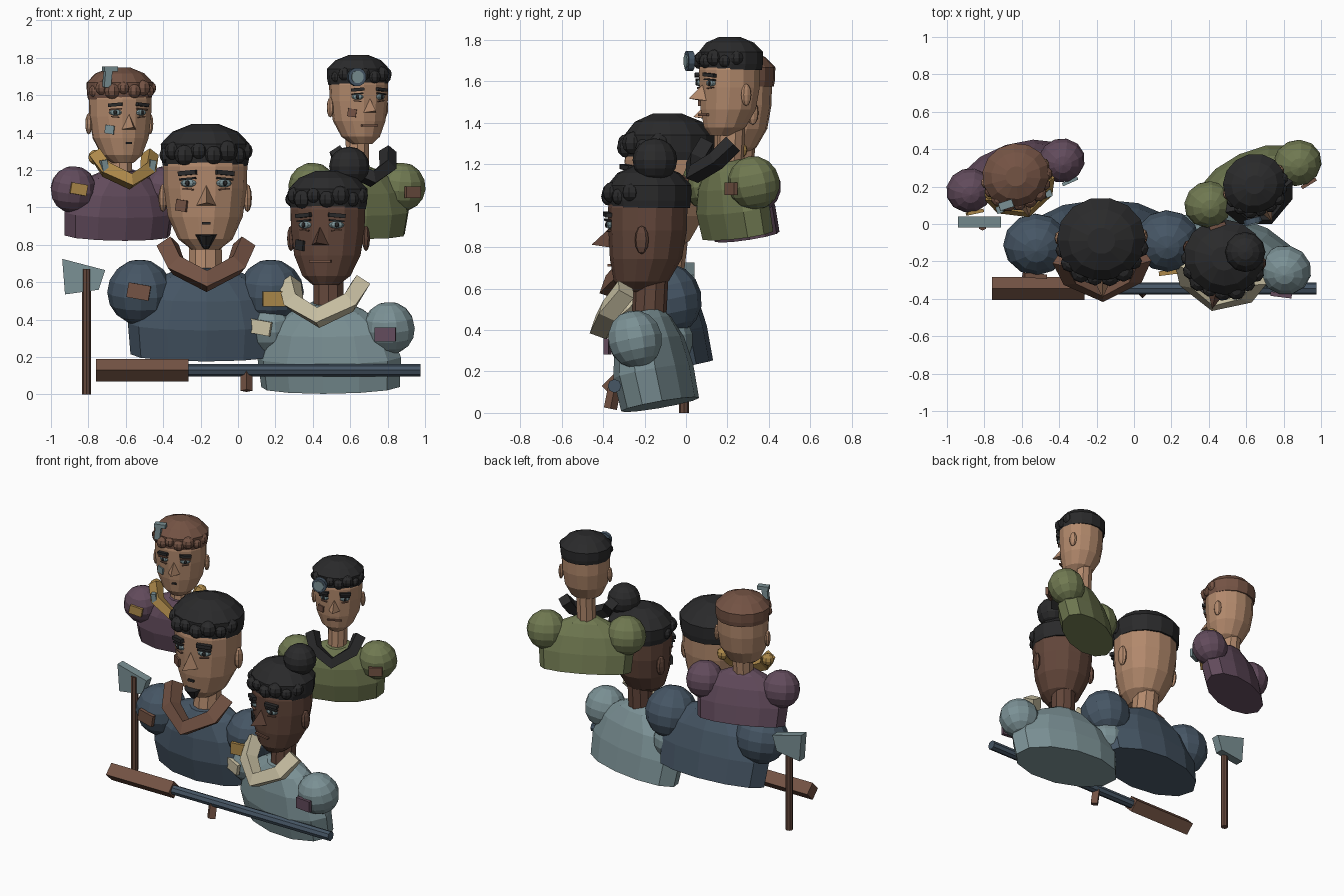
import bpy, bmesh, math
from mathutils import Matrix, Vector

if "Cube" in bpy.data.objects:
    bpy.data.objects.remove(bpy.data.objects["Cube"])


def material(name, r, g, b):
    m = bpy.data.materials.new(name)
    m.diffuse_color = [((c / 255 + 0.055) / 1.055) ** 2.4 for c in (r, g, b)] + [1]
    m.use_nodes = True
    m.node_tree.nodes["Principled BSDF"].inputs["Base Color"].default_value = m.diffuse_color
    return m


SKIN = material("tan skin", 178, 137, 108)
DARK = material("deep brown skin", 98, 70, 58)
WOOD = material("warm brown", 116, 83, 68)
BLACK = material("black", 42, 42, 43)
PURPLE = material("plum cloth", 98, 75, 92)
NAVY = material("navy cloth", 70, 86, 101)
TEAL = material("pale teal", 123, 145, 149)
OLIVE = material("olive cloth", 112, 121, 81)
GOLD = material("gold", 173, 137, 74)
CREAM = material("cream", 202, 193, 164)


def T(x, y, z):
    return Matrix.Translation((x, y, z))


def R(deg, axis):
    return Matrix.Rotation(math.radians(deg), 4, axis)


def S(x, y, z):
    return Matrix.Diagonal((x, y, z, 1))


def finish(name, bm, mat, M):
    bm.transform(M)
    bmesh.ops.recalc_face_normals(bm, faces=bm.faces)
    me = bpy.data.meshes.new(name)
    bm.to_mesh(me)
    bm.free()
    me.materials.append(mat)
    ob = bpy.data.objects.new(name, me)
    bpy.context.collection.objects.link(ob)


def skin_rings(name, rings, mat, M):
    """Join equal point rings into a closed flat-faced solid."""
    bm = bmesh.new()
    vs = [[bm.verts.new(p) for p in r] for r in rings]
    n = len(vs[0])
    for a, b in zip(vs, vs[1:]):
        for i in range(n):
            j = (i + 1) % n
            bm.faces.new((a[i], a[j], b[j], b[i]))
    bm.faces.new(vs[0])
    bm.faces.new(vs[-1])
    finish(name, bm, mat, M)


def loft(name, levels, n, mat, M):
    """Stack of ellipses (z, rx, ry, y offset)."""
    ang = [2 * math.pi * i / n for i in range(n)]
    skin_rings(name, [[(rx * math.cos(a), oy + ry * math.sin(a), z) for a in ang]
                      for z, rx, ry, oy in levels], mat, M)


def sweep(name, path, w, mat, M):
    """Square bar following a bent path."""
    pts = [Vector(p) for p in path]
    rings = []
    for i, p in enumerate(pts):
        t = (pts[min(i + 1, len(pts) - 1)] - pts[max(i - 1, 0)]).normalized()
        out = Vector((p.x * .6, p.y - 0.03, 0.12))
        u = (out - t * out.dot(t)).normalized() * w / 2
        v = t.cross(u)
        rings.append([p + u + v, p + u - v, p - u - v, p - u + v])
    skin_rings(name, rings, mat, M)


def box(name, size, mat, M):
    bm = bmesh.new()
    bmesh.ops.create_cube(bm, size=1)
    finish(name, bm, mat, M @ S(*size))


def ball(name, rad, mat, M, u=12, v=8):
    bm = bmesh.new()
    bmesh.ops.create_uvsphere(bm, u_segments=u, v_segments=v, radius=1)
    finish(name, bm, mat, M @ S(*rad))


def rod(name, a, b, r, n, mat, r2=None):
    a, b = Vector(a), Vector(b)
    bm = bmesh.new()
    bmesh.ops.create_cone(bm, cap_ends=True, segments=n, radius1=r,
                          radius2=r if r2 is None else r2, depth=(b - a).length)
    q = Vector((0, 0, 1)).rotation_difference(b - a).to_matrix().to_4x4()
    finish(name, bm, mat, Matrix.Translation((a + b) / 2) @ q)


HEAD = [(-.325, .075, .08, -.06), (-.27, .145, .145, -.035), (-.15, .2, .19, -.01),
        (0, .222, .207, 0), (.12, .225, .21, 0), (.22, .2, .19, 0), (.3, .12, .12, 0)]
HAIR = [(.12, .226, .213, .01), (.16, .235, .22, .01), (.24, .238, .222, .01),
        (.305, .175, .165, .005), (.345, .075, .07, 0)]
TORSO = [(0, .4, .185, 0), (.17, .415, .19, 0), (.32, .36, .165, .01),
         (.43, .22, .125, .015), (.48, .1, .09, .02)]


def face_y(x, z):
    """Front surface of the head at x, z."""
    for a, b in zip(HEAD, HEAD[1:]):
        if a[0] <= z <= b[0]:
            t = (z - a[0]) / (b[0] - a[0])
            rx, ry, oy = (a[k] + t * (b[k] - a[k]) for k in (1, 2, 3))
            return oy - ry * .98 * math.sqrt(max(0, 1 - (x / rx) ** 2))


def bust(tag, base, s, yaw, cloth, collar, patches, rad, head, hs, skin, hair, mark, lips, lipw):
    N = lambda part: tag + "_" + part
    U = T(*base) @ R(yaw, 'Z') @ S(s, s, s)
    B = T(*base) @ R(yaw, 'Z') @ R(12, 'X') @ S(s, s, s)
    H = T(*head) @ R(yaw, 'Z') @ S(hs, hs, hs)

    # clothing: torso, shoulders, patches, collar
    loft(N("torso"), TORSO, 12, cloth, B)
    for side, pm in zip((-1, 1), patches):
        sh = B @ T(side * .35, .02, .335)
        ball(N("shoulder"), (rad, rad * .95, rad), cloth, sh)
        box(N("shoulder_patch"), (.12, .025, .08), pm,
            U @ T(side * .345, -.055, .315 - side * .02) @ R(side * 6, 'Z')
            @ T(0, -rad * .93, 0) @ R(5 - side * 5, 'Y'))
    sweep(N("collar"), [(-.205, -.13, .585), (-.16, -.23, .475), (0, -.31, .39),
                        (.16, -.23, .475), (.205, -.13, .585)], .09, collar, U)

    # neck and head
    rod(N("neck"), U @ Vector((0, -.06, .4)), H @ Vector((0, .025, -.12)), .092 * hs, 10, skin)
    loft(N("head"), HEAD, 14, skin, H)
    for side in (-1, 1):
        ball(N("ear"), (.024, .038, .075), skin, H @ T(side * .226, .02, -.05), 8, 6)

    # hair cap and fringe curls
    loft(N("hair"), HAIR, 14, hair, H)
    for i in range(8):
        a = math.radians(-77 + 22 * i)
        z, r = .18 + .022 * (i % 2), .044 + .006 * (i % 3)
        ball(N("curl"), (r, r, r), hair,
             H @ T(.208 * math.sin(a), -.198 * math.cos(a), z), 8, 6)

    # eyes, lids, brows
    brow = WOOD if hair is WOOD else BLACK
    for side in (-1, 1):
        x = side * .095
        E = H @ T(x, face_y(x, .03), .03) @ R(side * 22, 'Z')
        ball(N("eye"), (.045, .02, .022), TEAL, E, 8, 6)
        ball(N("iris"), (.013, .01, .016), BLACK, E @ T(0, -.016, 0), 8, 6)
        box(N("eyelid"), (.09, .03, .01), brow, E @ T(0, -.008, .024) @ R(side * 5, 'Y'))
        box(N("eyebrow"), (.1, .035, .024), BLACK, E @ T(0, -.012, .055) @ R(side * 5, 'Y'))
        box(N("eye_bag"), (.06, .015, .008), WOOD, E @ T(0, -.006, -.032) @ R(-side * 6, 'Y'))

    # nose wedge
    bm = bmesh.new()
    v = [bm.verts.new(p) for p in [(0, -.2, .02), (-.055, -.19, -.09), (.055, -.19, -.09),
                                   (0, -.305, -.075)]]
    for f in ((0, 1, 3), (0, 3, 2), (1, 2, 3), (0, 2, 1)):
        bm.faces.new([v[i] for i in f])
    finish(N("nose"), bm, skin, H)

    # mouth and cheek mark
    box(N("mouth"), (lipw, .02, .014), lips, H @ T(0, face_y(0, -.185) - .004, -.185))
    y = face_y(-.13, -.09)
    box(N("cheek_mark"), (.065, .02, .06), mark, H @ T(-.13, y - .004, -.09) @ R(-32, 'Z') @ R(8, 'Y'))
    return U, H


# the four busts
UA, HA = bust("rear_left", (-.645, .295, .85), .74, 18, PURPLE, GOLD, (GOLD, TEAL), .17,
              (-.63, .255, 1.485), .76, SKIN, WOOD, TEAL, BLACK, .04)
UB, HB = bust("front_left", (-.175, -.05, .215), 1, 1.5, NAVY, WOOD, (WOOD, GOLD), .176,
              (-.175, -.09, 1.1), 1, SKIN, BLACK, WOOD, BLACK, .045)
UC, HC = bust("front_right", (.495, -.125, .04), .95, -13, TEAL, CREAM, (CREAM, PURPLE), .148,
              (.48, -.185, .88), .91, DARK, BLACK, BLACK, WOOD, .13)
UD, HD = bust("rear_right", (.62, .25, .86), .75, 25, OLIVE, BLACK, (WOOD, WOOD), .175,
              (.645, .21, 1.57), .71, SKIN, BLACK, WOOD, WOOD, .13)

# rear left: hair clip and collar clasps
box("hair_clip", (.05, .05, .13), TEAL, HA @ T(-.15, -.17, .27) @ R(6, 'Y'))
box("hair_clip_hook", (.1, .055, .035), TEAL, HA @ T(-.13, -.17, .335))
for sx in (-1, 1):
    ball("collar_end", (.055, .055, .055), GOLD, UA @ T(sx * .205, -.12, .565), 8, 6)
    box("collar_clasp", (.045, .05, .09), TEAL, UA @ T(sx * .18, -.25, .5) @ R(sx * 10, 'Y'))

# front left: goatee
p = HB @ Vector((0, -.165, -.255))
rod("goatee", p + Vector((0, 0, -.065)), p + Vector((0, -.01, .01)), .015, 8, BLACK, .058)

# front right: bun
ball("hair_bun", (.108, .108, .105), BLACK, T(.595, -.15, 1.22))

# rear right: forehead lens
a, d = HD @ Vector((-.125, -.22, .18)), (R(15, 'Z') @ Vector((0, -1, 0)))
rod("lens_ring", a, a + d * .03, .05, 12, NAVY)
rod("lens_glass", a + d * .025, a + d * .036, .034, 12, TEAL)

# rifle
rod("rifle_stock", (-.76, -.345, .13), (-.265, -.345, .13), .061, 4, WOOD)
rod("rifle_barrel", (-.27, -.345, .13), (.975, -.345, .13), .033, 8, NAVY)
rod("rifle_grip", (.045, -.365, .02), (.045, -.345, .12), .032, 4, WOOD)

# axe
rod("axe_handle", (-.81, -.01, 0), (-.81, -.01, .67), .024, 8, DARK)
blade = [(-.94, .725), (-.71, .665), (-.745, .56), (-.925, .535)]
skin_rings("axe_blade", [[(x, y, z) for x, z in blade] for y in (-.02, .04)], TEAL, Matrix())
